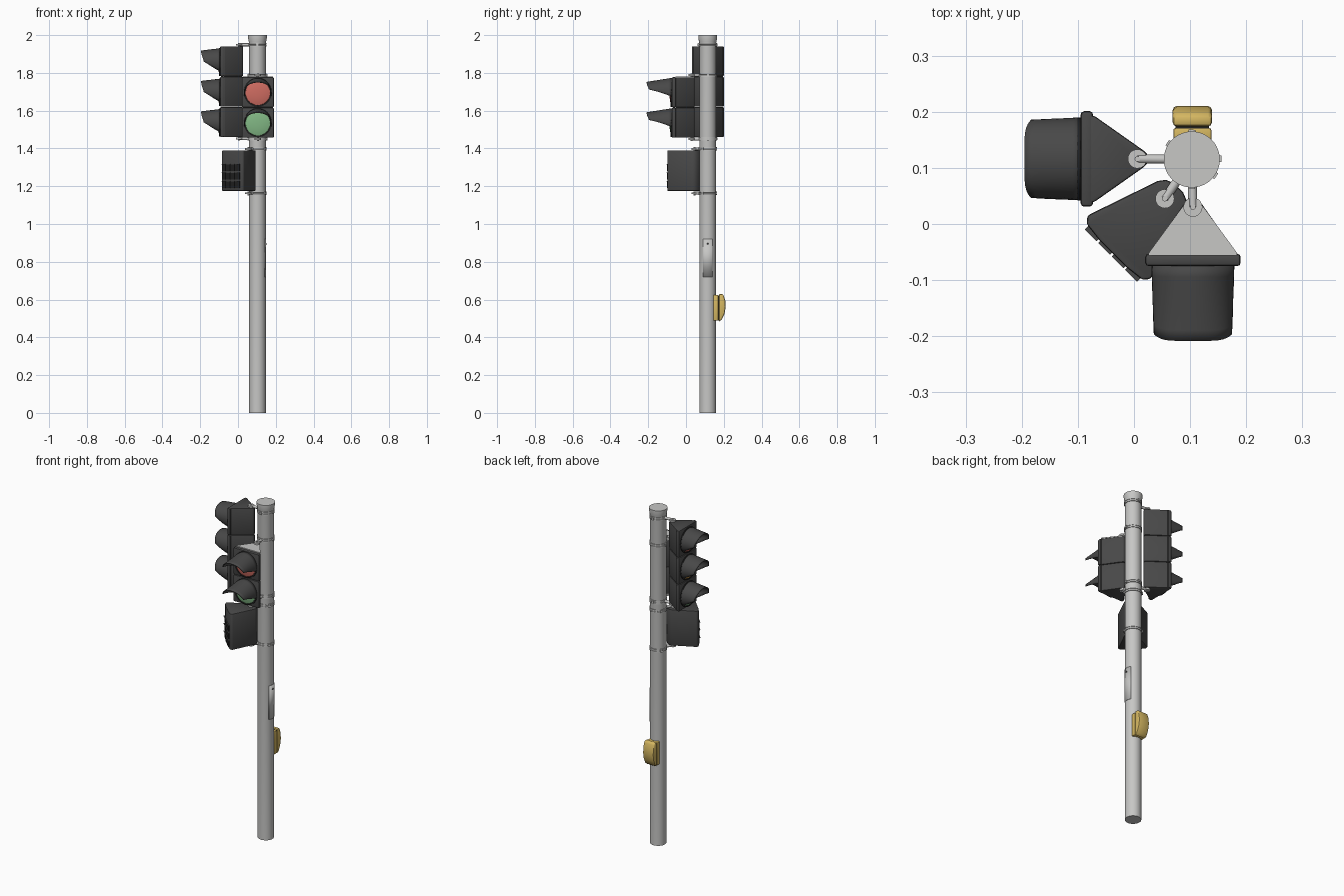
import bpy, bmesh, math
from mathutils import Matrix, Vector

if "Cube" in bpy.data.objects:
    bpy.data.objects.remove(bpy.data.objects["Cube"])


def material(name, r, g, b):
    m = bpy.data.materials.new(name)
    m.use_nodes = True
    m.diffuse_color = (r, g, b, 1)
    m.node_tree.nodes["Principled BSDF"].inputs["Base Color"].default_value = (r, g, b, 1)
    return m


steel = material("galvanised grey", .57, .57, .56)
dark = material("charcoal", .065, .065, .065)
black = material("black", .015, .015, .015)
red = material("lens red", .62, .15, .12)
amber = material("lens amber", .72, .38, .07)
green = material("lens green", .22, .47, .23)
yellow = material("button yellow", .66, .47, .12)

POLE = Vector((.103, .115, 0))
POLE_R = .044
I = Matrix.Identity(4)


def finish(name, bm, mat, frame=I, bevel=0, thickness=0):
    bmesh.ops.recalc_face_normals(bm, faces=bm.faces)
    if bevel:
        sharp = [e for e in bm.edges if e.calc_face_angle(0) > .6]
        bmesh.ops.bevel(bm, geom=sharp, offset=bevel, segments=2, profile=.5,
                        affect='EDGES', clamp_overlap=True)
    bm.transform(frame)
    mesh = bpy.data.meshes.new(name)
    bm.to_mesh(mesh)
    bm.free()
    mesh.materials.append(mat)
    ob = bpy.data.objects.new(name, mesh)
    bpy.context.collection.objects.link(ob)
    bpy.ops.object.select_all(action='DESELECT')
    ob.select_set(True)
    bpy.context.view_layer.objects.active = ob
    bpy.ops.object.shade_smooth_by_angle(angle=math.radians(40))
    if thickness:
        solid = ob.modifiers.new("thickness", 'SOLIDIFY')
        solid.thickness = thickness
        solid.offset = 0
    return ob


def prism(name, pts, z0, z1, mat, frame=I, bevel=0):
    bm = bmesh.new()
    base = bm.faces.new([bm.verts.new((x, y, z0)) for x, y in pts])
    ext = bmesh.ops.extrude_face_region(bm, geom=[base])
    bmesh.ops.translate(bm, vec=(0, 0, z1 - z0),
                        verts=[v for v in ext["geom"] if isinstance(v, bmesh.types.BMVert)])
    return finish(name, bm, mat, frame, bevel)


def box(name, x0, x1, y0, y1, z0, z1, mat, frame=I, bevel=0):
    return prism(name, [(x0, y0), (x1, y0), (x1, y1), (x0, y1)], z0, z1, mat, frame, bevel)


def sheet(name, rows, mat, frame=I, closed=False, caps=False, thickness=0):
    """Skin a grid of points; closed joins each row end to end."""
    bm = bmesh.new()
    grid = [[bm.verts.new(p) for p in row] for row in rows]
    n = len(grid[0])
    for a, b in zip(grid, grid[1:]):
        for i in range(n if closed else n - 1):
            j = (i + 1) % n
            bm.faces.new((a[i], a[j], b[j], b[i]))
    if caps:
        bm.faces.new(grid[0])
        bm.faces.new(grid[-1])
    return finish(name, bm, mat, frame, 0, thickness)


def lathe(name, profile, mat, frame=I, n=32):
    turns = [2 * math.pi * i / n for i in range(n)]
    rows = [[(r * math.cos(t), r * math.sin(t), z) for t in turns] for r, z in profile]
    return sheet(name, rows, mat, frame, closed=True, caps=True)


def rod(name, p, q, r, mat):
    d = q - p
    frame = Matrix.Translation(p) @ d.to_track_quat('Z', 'Y').to_matrix().to_4x4()
    return lathe(name, [(r, 0), (r, d.length)], mat, frame, 12)


def mirrored(half):
    return half + [(-x, y) for x, y in reversed(half)]


# Pole with flared top and an access door on its left side
at_pole = Matrix.Translation(POLE)
lathe("pole", [(POLE_R, 0), (POLE_R, 1.955), (.046, 1.965), (.05, 1.985), (.05, 2), (.046, 2)],
      steel, at_pole, 40)
sheet("access_door", [[((POLE_R + .001) * math.cos(a / 10), (POLE_R + .001) * math.sin(a / 10), z)
                       for a in range(-6, 7)] for z in (.72, .92)],
      steel, at_pole, thickness=.002)
rod("door_lock", POLE + Vector((.04, 0, .895)), POLE + Vector((.047, 0, .895)), .005, dark)


def bracket(label, hinge, z, lift):
    """Clamp round the pole, arm and hinge disc holding one end of a housing."""
    r = POLE_R
    ring = [(r, -.009), (r + .004, -.009), (r + .004, -.003), (r + .002, -.002),
            (r + .002, .002), (r + .004, .003), (r + .004, .009), (r, .009)]
    lathe(label + "_clamp", ring, steel, Matrix.Translation(POLE + Vector((0, 0, z))))
    hub = Vector((hinge[0], hinge[1], z))
    rod(label + "_arm", hub, POLE + Vector((0, 0, z)), .008, steel)
    lathe(label + "_hinge", [(.017, -.005), (.017, .005)], steel, Matrix.Translation(hub), 20)
    lathe(label + "_bolt", [(.005, -.011), (.005, .009)], steel, Matrix.Translation(hub), 8)
    out = (POLE - Vector((hinge[0], hinge[1], 0))).normalized()
    turn = Matrix.Translation(POLE + Vector((0, 0, z))) @ out.to_track_quat('Y', 'Z').to_matrix().to_4x4()
    for s in (-1, 1):
        box(label + "_clamp_lug", s * .049 - .004, s * .049 + .004, -.006, .006,
            -.007, .007, steel, turn)


def visor(label, frame, zc, length, base, tip):
    """Hood lofted from base to tip; each is (width, height, centre rise, start angle)."""
    rows = []
    for k in range(8):
        t = k / 7
        w, h, c, a0 = [p + (q - p) * t for p, q in zip(base, tip)]
        row = []
        for i in range(21):
            a = math.radians(a0 + (180 - 2 * a0) * i / 20)
            reach = length * t - .012 * t * abs(math.cos(a)) ** 6
            row.append((w * math.cos(a), -reach, zc + c + h * math.sin(a)))
        rows.append(row)
    sheet(label + "_visor", rows, dark, frame, thickness=.004)


def signal(label, frame, z0, lenses, length, base, tip):
    """Stack of sections; local -y is forward and the door front is at y = 0."""
    pitch = .161
    wedge = mirrored([(-.077, .016), (-.077, .024), (-.015, .112), (-.006, .121)])
    to_front = Matrix.Rotation(math.pi / 2, 4, 'X')
    for i, lens in enumerate(lenses):
        a = z0 + i * pitch
        b = a + pitch - .002
        zc = (a + b) / 2 - .003
        prism(label + "_housing", wedge, a, b, dark, frame, .005)
        box(label + "_door", -.085, .085, 0, .022, a, b, dark, frame, .006)
        front = frame @ Matrix.Translation((0, 0, zc)) @ to_front
        lathe(label + "_lens_rim", [(.074, -.002), (.074, .006), (.066, .006), (.066, -.002)],
              black, front)
        lathe(label + "_lens", [(.066, 0), (.065, .004), (.05, .008), (.03, .011), (.01, .012)],
              lens, front)
        visor(label, frame, zc, length, base, tip)
    return z0 + pitch * len(lenses)


# Two-section signal facing the front, with a pale top plate
front_frame = Matrix.Translation((.105, -.075, 0))
top = signal("front_signal", front_frame, 1.457, [green, red], .133,
             (.072, .077, 0, -15), (.068, .042, .014, 5))
prism("front_signal_top_plate", mirrored([(-.079, .019), (-.079, .023), (-.014, .112), (-.006, .12)]),
      top - .003, top + .003, steel, front_frame)
for z in (1.788, 1.45):
    bracket("front_signal", (.105, .03), z, 0)

# Three-section signal facing the right
side_frame = Matrix.Translation((-.095, .116, 0)) @ Matrix.Rotation(-math.pi / 2, 4, 'Z')
signal("side_signal", side_frame, 1.46, [green, amber, red], .1,
       (.072, .07, 0, -45), (.068, .056, .002, 0))
for z in (1.949, 1.452):
    bracket("side_signal", (.006, .116), z, 0)

# Wedge-shaped pedestrian unit turned to the corner, with a slotted face
corner = Matrix.Translation((.0075, -.0075, 0)) @ Matrix.Rotation(-math.pi / 4, 4, 'Z')
prism("pedestrian_housing",
      mirrored([(-.035, -.064), (-.07, -.06), (-.08, -.048), (-.035, .084), (-.026, .096), (-.011, .102)]),
      1.175, 1.39, dark, corner, .005)
for col in range(4):
    for row in range(3):
        x, z = -.051 + .034 * col, 1.208 + .045 * row
        box("pedestrian_slot", x - .0135, x + .0135, -.0655, -.058, z - .017, z + .017, black, corner)
        box("pedestrian_slot_hood", x - .015, x + .015, -.069, -.06, z + .016, z + .02, dark, corner)
for z in (1.398, 1.163):
    bracket("pedestrian", (.055, .045), z, 0)

# Push button box on the back of the pole: side profile swept across
across = Matrix(((0, 0, 1, 0), (1, 0, 0, 0), (0, 1, 0, 0), (0, 0, 0, 1)))
box("button_back_plate", .07, .138, .145, .171, .488, .624, yellow, I, .004)
box("button_gasket", .074, .134, .168, .178, .49, .622, black)
prism("button_box", [(.174, .482), (.19, .495), (.204, .525), (.21, .56), (.208, .595), (.198, .626),
                     (.19, .63), (.174, .63)], .069, .139, yellow, across, .007)
